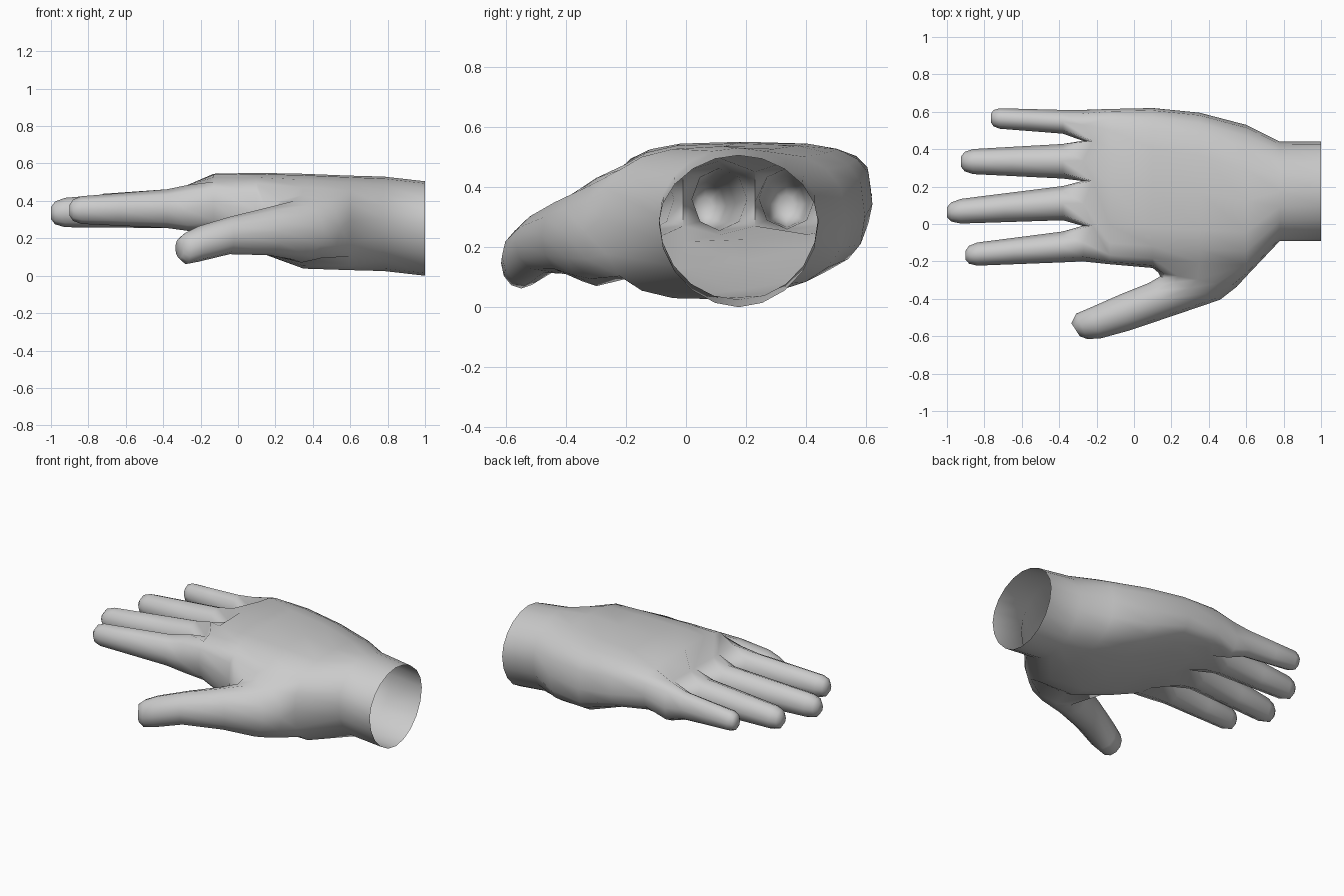
import bpy, bmesh, math

cube = bpy.data.objects.get("Cube")
if cube:
    bpy.data.objects.remove(cube, do_unlink=True)

bm = bmesh.new()


def spow(v, p):
    return math.copysign(abs(v) ** p, v)


def palm_ring(x, y0, y1, z0, z1, p, lift):
    """20-point rounded section: side, 9 back points, side, 9 palm points.
    The palm side rises by lift towards the little finger."""
    zm = z0 + 0.55 * (z1 - z0)
    ring = []
    for i in range(20):
        a = math.pi * i / 10
        c, s = math.cos(a), math.sin(a)
        if i in (0, 10):
            s = 0
        t = 0.5 - 0.5 * spow(c, p)
        h = z1 - zm if s > 0 else zm - z0 - lift * t
        ring.append(bm.verts.new((x, y0 + (y1 - y0) * t, zm + h * spow(s, p))))
    return ring


def digit_ring(n, a, b, z0, z1):
    """Upright n-sided oval on the line from a to b, between two heights."""
    ring = []
    for i in range(n):
        angle = math.pi / 2 + (1 - i) * 2 * math.pi / n
        t = 0.5 + 0.5 * math.cos(angle)
        s = 0.5 + 0.5 * math.sin(angle)
        ring.append(bm.verts.new((a[0] + (b[0] - a[0]) * t,
                                  a[1] + (b[1] - a[1]) * t,
                                  z0 + (z1 - z0) * s)))
    return ring


def bridge(r0, r1, skip=()):
    n = len(r0)
    for i in range(n):
        if i not in skip:
            j = (i + 1) % n
            bm.faces.new((r0[i], r0[j], r1[j], r1[i]))


def loft_digit(start, sections):
    """Grow a closed digit out of an open loop."""
    prev = start
    for sec in sections:
        ring = digit_ring(len(start), *sec)
        bridge(prev, ring)
        prev = ring
    bm.faces.new(prev)


# Palm, from the open wrist to the knuckles: x, y range, z range, roundness, lift
sections = [
    (1.00, -0.09, 0.44, 0.00, 0.505, 1.04, 0.0),
    (0.78, -0.09, 0.44, 0.025, 0.53, 0.98, 0.0),
    (0.60, -0.28, 0.53, 0.005, 0.535, 0.75, 0.05),
    (0.35, -0.26, 0.595, 0.00, 0.545, 0.65, 0.11),
    (0.10, -0.235, 0.62, 0.09, 0.55, 0.60, 0.13),
    (-0.13, -0.215, 0.615, 0.20, 0.545, 0.60, 0.05),
]
rings = [palm_ring(*s) for s in sections]

# Knuckle row, dipping at the webs between the fingers
knuckle_y = [-0.175, -0.10, -0.01, 0.11, 0.23, 0.34, 0.445, 0.53, 0.59]
tops, bottoms = [], []
for k, y in enumerate(knuckle_y):
    web = k in (2, 4, 6)
    edge = k in (0, 8)
    x = -0.22 if web else -0.27
    tops.append(bm.verts.new((x, y, 0.45 if web or edge else 0.485)))
    bottoms.append(bm.verts.new((x, y, 0.27 if web or edge else 0.24)))
mids = [bm.verts.new((-0.275, y, 0.35)) for y in (-0.20, -0.01, 0.23, 0.445, 0.61)]
rings.append([mids[0]] + tops + [mids[4]] + bottoms[::-1])

# Leave a gap on the thumb side of the palm
for j in range(len(rings) - 1):
    bridge(rings[j], rings[j + 1], (0, 1, 18, 19) if j in (2, 3) else ())

# Fingers: base y range, tip y range, tip x, base z, tip z range
fingers = [
    (-0.205, -0.04, -0.225, -0.107, -0.90, 0.255, 0.28, 0.42),
    (0.02, 0.203, 0.00, 0.125, -1.00, 0.255, 0.26, 0.41),
    (0.243, 0.428, 0.27, 0.397, -0.925, 0.26, 0.27, 0.415),
    (0.483, 0.61, 0.513, 0.62, -0.765, 0.28, 0.31, 0.435),
]
for i, (b0, b1, t0, t1, tip, zb, z0, z1) in enumerate(fingers):
    k = 2 * i
    start = tops[k:k + 3] + [mids[i + 1]] + bottoms[k:k + 3][::-1] + [mids[i]]
    cuts = []
    # Shaft narrows towards the fingertip, then rounds off
    for f, size in ((0, 1), (0.5, 1), (0.88, 1), (0.965, 0.8), (1, 0.42)):
        x = -0.38 + (tip + 0.38) * f
        lo, hi = b0 + (t0 - b0) * f, b1 + (t1 - b1) * f
        zl, zh = zb + (z0 - zb) * f, 0.462 + (z1 - 0.462) * f
        yc, zc = (lo + hi) / 2, (zl + zh) / 2
        wy, wz = (hi - lo) / 2 * size, (zh - zl) / 2 * size
        cuts.append(((x, yc - wy), (x, yc + wy), zc - wz, zc + wz))
    loft_digit(start, cuts)

# Thumb: outer edge point, inner edge point, z range
r2, r3, r4 = rings[2:5]
thumb_loop = [r[2] for r in (r2, r3, r4)] + [r4[1], r4[0], r4[19]]
thumb_loop += [r[18] for r in (r4, r3, r2)] + [r2[19], r2[0], r2[1]]
loft_digit(thumb_loop, [
    ((0.55, -0.335), (0.13, -0.26), 0.07, 0.43),
    ((0.46, -0.405), (0.14, -0.28), 0.085, 0.40),
    ((0.24, -0.48), (0.08, -0.315), 0.11, 0.365),
    ((-0.02, -0.568), (-0.07, -0.375), 0.115, 0.315),
    ((-0.18, -0.612), (-0.24, -0.45), 0.075, 0.265),
    ((-0.25, -0.615), (-0.31, -0.48), 0.062, 0.23),
    ((-0.29, -0.60), (-0.335, -0.53), 0.095, 0.20),
])

bmesh.ops.delete(bm, geom=[v for v in bm.verts if not v.link_faces], context='VERTS')
bmesh.ops.recalc_face_normals(bm, faces=bm.faces[:])

mesh = bpy.data.meshes.new("hand")
bm.to_mesh(mesh)
bm.free()
hand = bpy.data.objects.new("hand", mesh)
bpy.context.collection.objects.link(hand)

# Plain grey material
grey = bpy.data.materials.new("light_grey")
grey.use_nodes = True
colour = (0.6, 0.6, 0.6, 1)
grey.diffuse_color = colour
bsdf = next(n for n in grey.node_tree.nodes if n.type == 'BSDF_PRINCIPLED')
bsdf.inputs["Base Color"].default_value = colour
mesh.materials.append(grey)

# Smooth shading
bpy.ops.object.select_all(action='DESELECT')
hand.select_set(True)
bpy.context.view_layer.objects.active = hand
bpy.ops.object.shade_smooth_by_angle(angle=math.radians(70))
